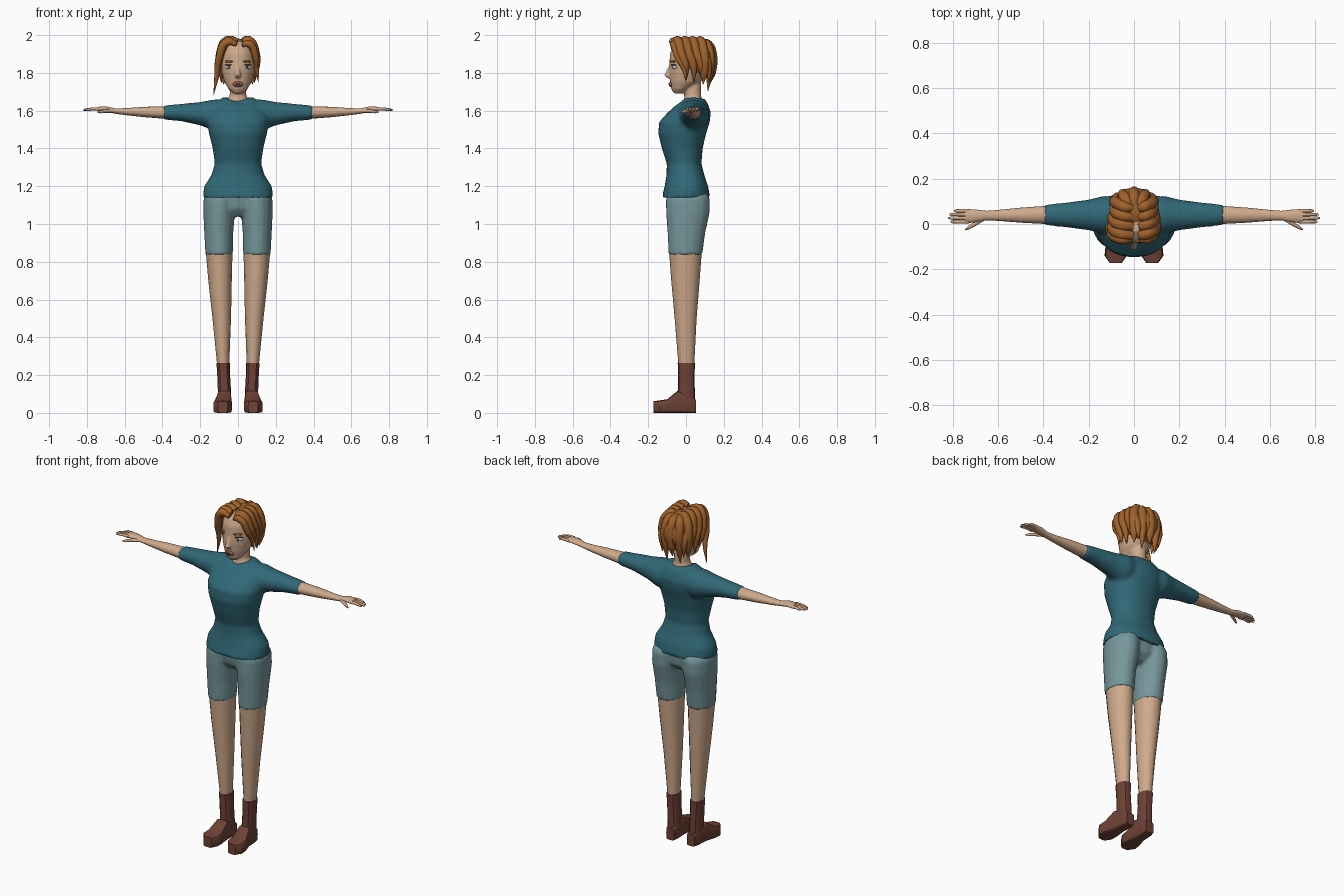
import bpy, bmesh, math
from mathutils import Matrix, Euler, Vector

if "Cube" in bpy.data.objects:
    bpy.data.objects.remove(bpy.data.objects["Cube"])


def material(name, code):
    """Make a flat material from an sRGB hex code."""
    chan = [int(code[i:i + 2], 16) / 255 for i in (0, 2, 4)]
    lin = [c / 12.92 if c < 0.04 else ((c + 0.055) / 1.055) ** 2.4 for c in chan]
    m = bpy.data.materials.new(name)
    m.use_nodes = True
    m.diffuse_color = (*lin, 1)
    m.node_tree.nodes["Principled BSDF"].inputs["Base Color"].default_value = (*lin, 1)
    return m


SKIN = material("skin", "CFAA8C")
SHIRT = material("teal_cloth", "316877")
SHORTS = material("pale_blue_cloth", "76979C")
LEATHER = material("brown_leather", "6E4236")
HAIR = material("auburn_hair", "A0622C")
WHITE = material("eye_white", "BFC0C2")
IRIS = material("blue_iris", "5C7C94")
LIPS = material("lips", "8A584C")
DARK = material("dark_brown", "38241F")


def loft(bm, sections, axis="z", n=16, side=1, power=2):
    """Skin rings of (position, centre a, centre b, radius a, radius b)."""
    rings = []
    for p, a, b, ra, rb in sections:
        ring = []
        for i in range(n):
            t = math.tau * i / n
            c, s = math.cos(t), math.sin(t)
            u = a + ra * math.copysign(abs(c) ** (2 / power), c)
            v = b + rb * math.copysign(abs(s) ** (2 / power), s)
            x, y, z = {"x": (p, u, v), "y": (u, p, v), "z": (u, v, p)}[axis]
            ring.append(bm.verts.new((x * side, y, z)))
        rings.append(ring)
    for r, q in zip(rings, rings[1:]):
        for i in range(n):
            j = (i + 1) % n
            bm.faces.new((r[i], r[j], q[j], q[i]))
    bm.faces.new(rings[0])
    bm.faces.new(rings[-1])


def blob(bm, loc, scale, turn=0):
    bmesh.ops.create_uvsphere(bm, u_segments=16, v_segments=10, radius=1,
                              matrix=Matrix.LocRotScale(Vector(loc), Euler((0, 0, turn)), Vector(scale)))


def activate(ob):
    bpy.ops.object.select_all(action="DESELECT")
    ob.select_set(True)
    bpy.context.view_layer.objects.active = ob


def finish(name, bm, mat, voxel=0, angle=40, rounds=4):
    """Turn the bmesh into an object, fusing its pieces if a voxel size is given."""
    bmesh.ops.recalc_face_normals(bm, faces=bm.faces)
    mesh = bpy.data.meshes.new(name)
    bm.to_mesh(mesh)
    bm.free()
    ob = bpy.data.objects.new(name, mesh)
    bpy.context.collection.objects.link(ob)
    activate(ob)
    if voxel:
        fuse = ob.modifiers.new("fuse", "REMESH")
        fuse.mode = "VOXEL"
        fuse.voxel_size = voxel
        soft = ob.modifiers.new("soften", "SMOOTH")
        soft.factor = 0.5
        soft.iterations = rounds
        bpy.ops.object.modifier_apply(modifier="fuse")
        bpy.ops.object.modifier_apply(modifier="soften")
    ob.data.materials.clear()
    ob.data.materials.append(mat)
    bpy.ops.object.shade_smooth_by_angle(angle=math.radians(angle))
    return ob


SIDES = (("left", 1), ("right", -1))

# Shirt: torso with a notched neckline, fused with both sleeves
bm = bmesh.new()
loft(bm, [(1.14, 0, 0, .187, .128), (1.2, 0, .002, .179, .115), (1.26, 0, -.003, .14, .1),
          (1.32, 0, -.01, .123, .092), (1.4, 0, -.02, .134, .108), (1.48, 0, -.02, .154, .127),
          (1.54, 0, -.008, .165, .134), (1.59, 0, .017, .16, .114), (1.635, 0, .035, .125, .082),
          (1.67, 0, .04, .08, .062)], n=32, power=2.2)
for v in bm.verts:
    if v.co.z > 1.66:
        v.co.z -= (.035 if v.co.y < .04 else .015) * max(0, 1 - abs(v.co.x) / .06)
for _, s in SIDES:
    loft(bm, [(.06, .04, 1.58, .075, .08), (.13, .04, 1.577, .085, .082), (.2, .04, 1.584, .068, .062),
              (.3, .04, 1.59, .055, .046), (.397, .04, 1.59, .045, .037)], "x", 20, s)
finish("shirt", bm, SHIRT, .01, 50)

# Shorts: hips fused with two thigh tubes
bm = bmesh.new()
loft(bm, [(1.04, 0, .005, .07, .06), (1.08, 0, .008, .14, .095), (1.16, 0, .005, .17, .105)], n=24)
for _, s in SIDES:
    loft(bm, [(.838, .1, -.003, .073, .09), (.95, .102, .002, .077, .1), (1.06, .1, .01, .084, .116),
              (1.13, .097, .01, .086, .117), (1.16, .09, .008, .08, .107)], n=16, side=s)
finish("shorts", bm, SHORTS, .01, 50, 3)

for label, s in SIDES:
    # Bare leg
    bm = bmesh.new()
    loft(bm, [(.24, .078, .002, .031, .041), (.5, .086, -.002, .049, .058),
              (.7, .095, -.003, .062, .075), (.86, .1, -.003, .071, .087)], n=12, side=s)
    finish(label + "_leg", bm, SKIN)

    # Boot: shaft and square foot
    bm = bmesh.new()
    loft(bm, [(.03, .07, .002, .034, .046), (.1, .071, .002, .035, .045), (.2, .076, .002, .034, .043),
              (.265, .078, .002, .036, .046)], n=12, side=s, power=2.4)
    loft(bm, [(.052, .068, .035, .026, .035), (.02, .07, .045, .034, .045), (-.045, .073, .058, .036, .058),
              (-.1, .079, .036, .047, .036), (-.14, .081, .033, .049, .033), (-.173, .08, .031, .026, .031)],
         "y", 16, s, 6)
    finish(label + "_boot", bm, LEATHER, angle=35)

    # Forearm and hand with four fingers and a thumb
    bm = bmesh.new()
    loft(bm, [(.37, .04, 1.59, .041, .034), (.5, .039, 1.593, .033, .027), (.6, .038, 1.595, .024, .018),
              (.65, .037, 1.598, .021, .014), (.7, .036, 1.608, .028, .015), (.745, .034, 1.609, .032, .011)],
         "x", 16, s)
    for i, tip in enumerate((.795, .815, .82, .81)):
        y = .058 - .016 * i
        loft(bm, [(.73, y, 1.609, .009, .009), (.77, y, 1.61, .008, .008),
                  (tip - .01, y, 1.605, .007, .006), (tip, y, 1.603, .003, .003)], "x", 8, s)
    loft(bm, [(.66, .025, 1.598, .01, .01), (.7, .002, 1.598, .011, .01),
              (.73, -.016, 1.594, .008, .008), (.745, -.025, 1.592, .003, .003)], "x", 8, s)
    finish(label + "_arm", bm, SKIN, angle=60)

# Head, nose and neck fused together
bm = bmesh.new()
loft(bm, [(1.692, 0, -.035, .027, .03), (1.715, 0, -.028, .05, .05), (1.75, 0, -.004, .071, .08),
          (1.8, 0, .015, .086, .104), (1.85, 0, .025, .093, .113), (1.9, 0, .03, .091, .115),
          (1.94, 0, .03, .078, .1), (1.968, 0, .03, .048, .065)], n=28)
loft(bm, [(1.84, 0, -.08, .009, .01), (1.8, 0, -.092, .011, .016), (1.787, 0, -.097, .016, .021),
          (1.774, 0, -.088, .013, .012)], n=12)
loft(bm, [(1.59, 0, .036, .07, .054), (1.65, 0, .037, .062, .05), (1.68, 0, .036, .044, .044),
          (1.78, 0, .035, .042, .045)], n=20)
finish("head_and_neck", bm, SKIN, .006, 60, 3)

# Mouth
for name, mat, y, size in (("lips", LIPS, -.079, (.028, .012, .016)), ("mouth_opening", DARK, -.086, (.016, .007, .006))):
    bm = bmesh.new()
    blob(bm, (0, y, 1.74), size)
    finish(name, bm, mat, angle=60)

# Eyes, lids and brows follow the curve of the face
for name, mat, x, out, z, size in (("eyes", WHITE, .05, .062, 1.83, (.023, .009, .012)),
                                   ("irises", IRIS, .049, .069, 1.83, (.01, .004, .011)),
                                   ("pupils", DARK, .049, .072, 1.83, (.005, .002, .006)),
                                   ("eyelids", DARK, .05, .066, 1.842, (.024, .008, .003)),
                                   ("eyebrows", HAIR, .048, .07, 1.86, (.026, .007, .006))):
    bm = bmesh.new()
    for _, s in SIDES:
        blob(bm, (x * s, -out, z), size, .6 * s)
    finish(name, bm, mat, angle=60)

# Hair: scalp cap
bm = bmesh.new()
blob(bm, (0, .055, 1.872), (.104, .107, .11))
finish("hair_cap", bm, HAIR, angle=60)

# Hair: tapered locks swept from the parting
curve = bpy.data.curves.new("hair_locks", "CURVE")
curve.dimensions = "3D"
curve.bevel_depth = 1
curve.bevel_resolution = 2
curve.resolution_u = 6
curve.use_fill_caps = True


def lock(points, radii):
    sp = curve.splines.new("BEZIER")
    sp.bezier_points.add(len(points) - 1)
    for bp, co, r in zip(sp.bezier_points, points, radii):
        bp.co, bp.radius = co, r
        bp.handle_left_type = bp.handle_right_type = "AUTO"


thick = (.02, .026, .026, .022, .002)
for _, s in SIDES:
    for i in range(4):
        y, k = -.052 + .04 * i, 1 - .025 * i * i
        lock([(.01 + s * .014, y, 1.962), (s * .058 * k, y + .008, 1.969), (s * .092 * k, y + .028, 1.9),
              (s * .096 * k, y + .05, 1.84), (s * .09 * k, y + .055, 1.77 - .02 * (i % 2))], thick)
for i in range(-2, 3):
    sx, cy = math.sin(i * .5), math.cos(i * .5)
    lock([(.04 * sx, .08, 1.962), (.075 * sx, .05 + .065 * cy, 1.95), (.1 * sx, .05 + .09 * cy, 1.88),
          (.095 * sx, .05 + .086 * cy, 1.8), (.09 * sx, .05 + .075 * cy, 1.74 - .035 * (i % 2))], thick)
# Long strands framing the face
lock([(-.008, -.07, 1.952), (-.055, -.068, 1.965), (-.1, -.048, 1.88), (-.113, -.018, 1.78),
      (-.13, -.008, 1.68)], (.012, .022, .019, .013, .001))
lock([(.022, -.07, 1.95), (.06, -.066, 1.953), (.094, -.043, 1.88), (.1, -.01, 1.82),
      (.108, 0, 1.75)], (.012, .02, .018, .013, .001))
hair = bpy.data.objects.new("hair_locks", curve)
bpy.context.collection.objects.link(hair)
activate(hair)
bpy.ops.object.convert(target="MESH")
hair = bpy.context.view_layer.objects.active
hair.data.materials.clear()
hair.data.materials.append(HAIR)
bpy.ops.object.shade_smooth_by_angle(angle=math.radians(60))
